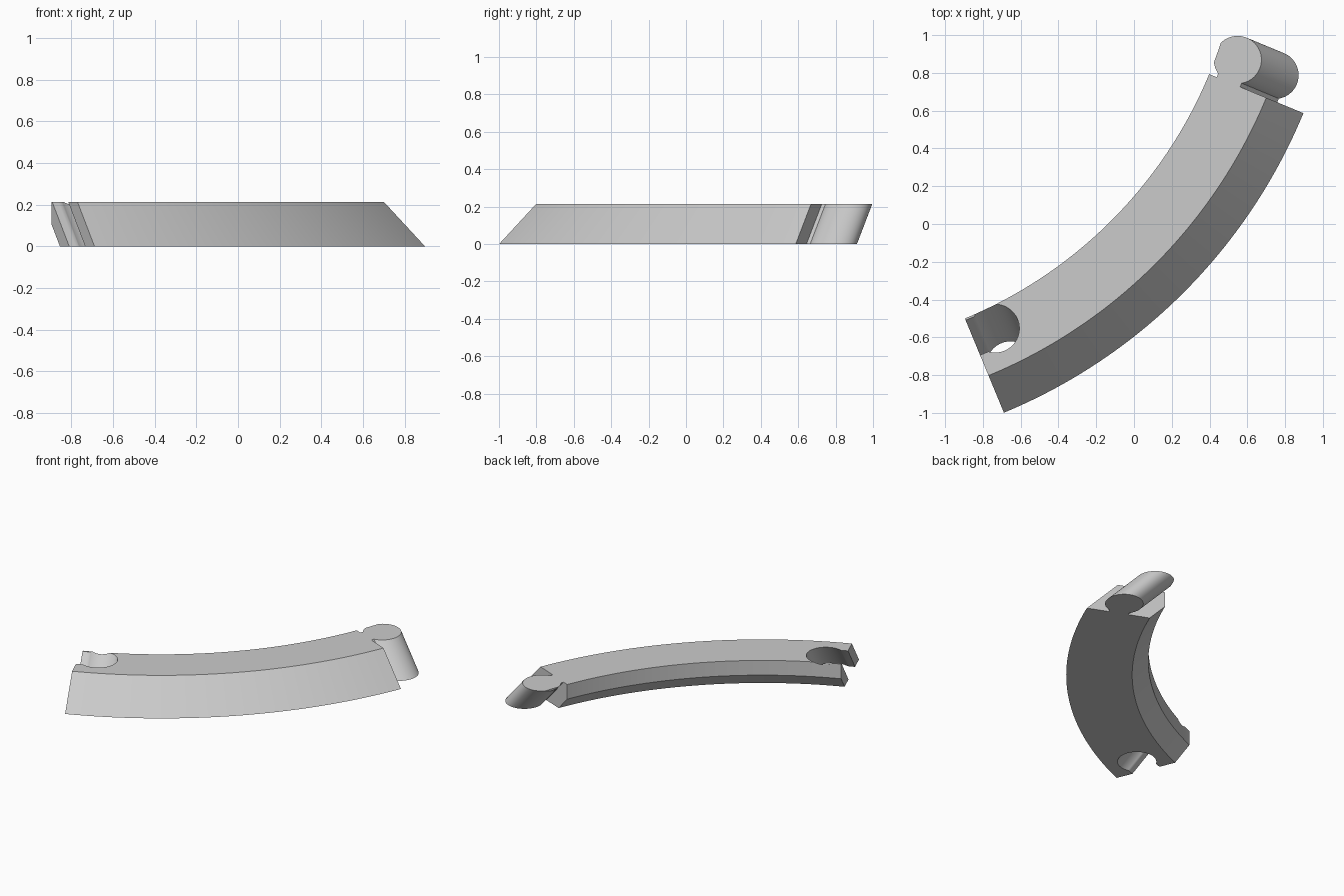
import bpy, bmesh, math
from mathutils import Vector

if "Cube" in bpy.data.objects:
    bpy.data.objects.remove(bpy.data.objects["Cube"], do_unlink=True)

CENTRE = Vector((-1.81, 1.708, 0))
H = 0.213                      # height of the segment
START, END = math.radians(-67.5), math.radians(-22.5)
STEPS = 60
# cross-section as (radius, z): chamfered inside, sloped outside
PROFILE = [(2.39, H), (2.39, H / 2), (2.39 + H / 2, 0), (2.93, 0), (2.93 - H, H)]


def prism(name, rings):
    """Skin equal rings of points and cap both ends."""
    bm = bmesh.new()
    loops = [[bm.verts.new(p) for p in ring] for ring in rings]
    n = len(loops[0])
    for a, b in zip(loops, loops[1:]):
        for i in range(n):
            j = (i + 1) % n
            bm.faces.new((a[i], a[j], b[j], b[i]))
    bm.faces.new(loops[0])
    bm.faces.new(loops[-1])
    bmesh.ops.recalc_face_normals(bm, faces=bm.faces)
    mesh = bpy.data.meshes.new(name)
    bm.to_mesh(mesh)
    bm.free()
    obj = bpy.data.objects.new(name, mesh)
    bpy.context.collection.objects.link(obj)
    return obj


def arc_bar(name, steps):
    """Sweep the cross-section around the arc centre."""
    rings = []
    for k in range(steps + 1):
        a = START + (END - START) * k / STEPS
        rings.append([CENTRE + Vector((r * math.cos(a), r * math.sin(a), z)) for r, z in PROFILE])
    return prism(name, rings)


def keyhole(name, angle, radius, neck, root):
    """Round head on a neck, leaning outwards at 45 degrees towards the base."""
    radial = Vector((math.cos(angle), math.sin(angle), 0))
    tangent = Vector((-radial.y, radial.x, 0))
    a0 = math.asin(neck / radius)
    outline = [(neck, root)]
    for k in range(65):
        a = -math.pi / 2 + a0 + (2 * math.pi - 2 * a0) * k / 64
        outline.append((radius * math.cos(a), 0.128 + radius * math.sin(a)))
    outline.append((-neck, root))
    return prism(name, [[CENTRE + radial * (2.5 + r + H - z) + tangent * t + Vector((0, 0, z))
                         for r, t in outline] for z in (-0.05, H + 0.05)])


def combine(target, other, operation):
    """Apply a boolean and remove the helper."""
    mod = target.modifiers.new(operation.lower(), "BOOLEAN")
    mod.operation, mod.object, mod.solver = operation, other, "EXACT"
    bpy.ops.object.select_all(action="DESELECT")
    bpy.context.view_layer.objects.active = target
    target.select_set(True)
    bpy.ops.object.modifier_apply(modifier=mod.name)
    bpy.data.objects.remove(other, do_unlink=True)


# connector knob, trimmed to the same cross-section as the segment
knob = keyhole("connector_knob", END, 0.126, 0.067, -0.01)
combine(knob, arc_bar("knob_trim", STEPS + 10), "INTERSECT")

# curved segment with a matching socket at the other end
segment = arc_bar("curved_segment", STEPS)
combine(segment, keyhole("socket_cutter", START, 0.128, 0.1, -0.05), "DIFFERENCE")
combine(segment, knob, "UNION")

# plain grey finish
grey = bpy.data.materials.new("plain_grey")
grey.use_nodes = True
colour = (0.6, 0.6, 0.6, 1)
grey.diffuse_color = colour
grey.node_tree.nodes["Principled BSDF"].inputs["Base Color"].default_value = colour
segment.data.materials.clear()
segment.data.materials.append(grey)
for poly in segment.data.polygons:
    poly.material_index = 0
bpy.ops.object.shade_smooth_by_angle(angle=math.radians(30))
